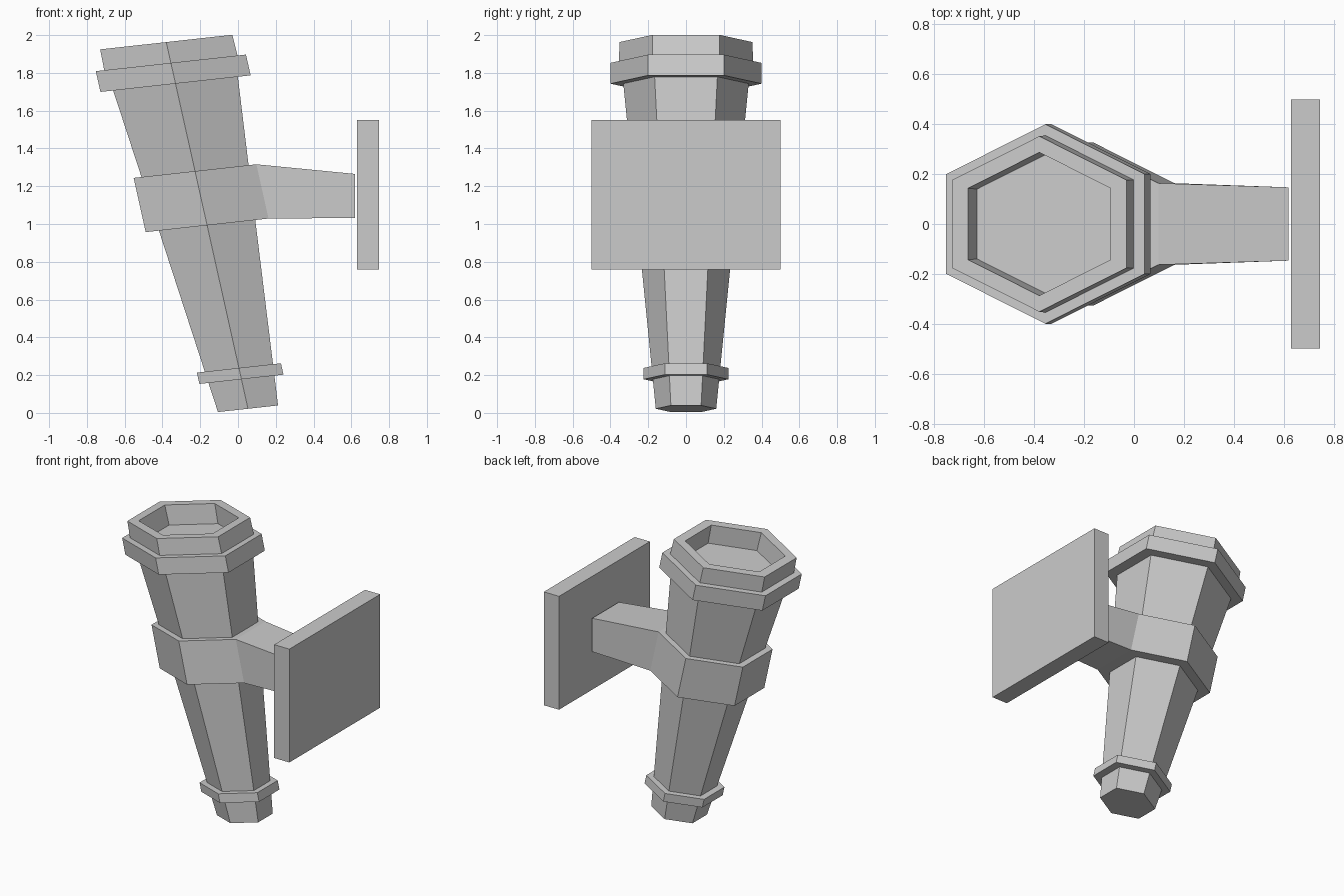
import bpy, bmesh, math

if "Cube" in bpy.data.objects:
    bpy.data.objects.remove(bpy.data.objects["Cube"])

TILT = math.radians(6.3)


def add_object(name, bm):
    bmesh.ops.recalc_face_normals(bm, faces=bm.faces[:])
    mesh = bpy.data.meshes.new(name)
    bm.to_mesh(mesh)
    bm.free()
    ob = bpy.data.objects.new(name, mesh)
    bpy.context.collection.objects.link(ob)
    return ob


def body_radius(z):
    return 0.16 + (z - 0.022) * 0.0995


def ring(bm, z, r):
    """Tilted six-sided ring whose centre lies on the leaning axis."""
    cx = 0.053 - 0.223 * (z - 0.022)
    verts = []
    for i in range(6):
        a = math.radians(30 + 60 * i)
        u = r * math.cos(a) / math.cos(math.radians(30))
        verts.append(bm.verts.new((cx + u * math.cos(TILT), r * math.sin(a),
                                   z + u * math.sin(TILT))))
    return verts


# Torch body: stepped profile of (axis height, radius)
profile = [(0.022, 0.16)]
for low, high, r in ((0.178, 0.238, 0.224), (0.993, 1.280, 0.327)):
    profile += [(low, body_radius(low)), (low, r), (high, r), (high, body_radius(high))]
profile += [(1.743, 0.332), (1.743, 0.40), (1.853, 0.40), (1.853, 0.355),
            (1.963, 0.352), (1.963, 0.287), (1.833, 0.28)]

bm = bmesh.new()
rings = [ring(bm, z, r) for z, r in profile]
arm_face = None
for k, (a, b) in enumerate(zip(rings, rings[1:])):
    for i in range(6):
        j = (i + 1) % 6
        f = bm.faces.new((a[i], a[j], b[j], b[i]))
        if k == 6 and i == 5:
            arm_face = f
bm.faces.new(rings[0])
bm.faces.new(rings[-1])

# Bracket arm: pulled out of the collar's right face
end = bmesh.ops.extrude_face_region(bm, geom=[arm_face])["geom"]
if arm_face.is_valid:
    bmesh.ops.delete(bm, geom=[arm_face], context="FACES_ONLY")
for v in [g for g in end if isinstance(g, bmesh.types.BMVert)]:
    v.co = (0.62, math.copysign(0.147, v.co.y), 1.265 if v.co.z > 1.17 else 1.032)
add_object("torch_with_arm", bm)

# Wall plate
bm = bmesh.new()
bmesh.ops.create_cube(bm, size=1)
for v in bm.verts:
    v.co = (0.6875 + v.co.x * 0.117, v.co.y, 1.155 + v.co.z * 0.79)
add_object("wall_plate", bm)
